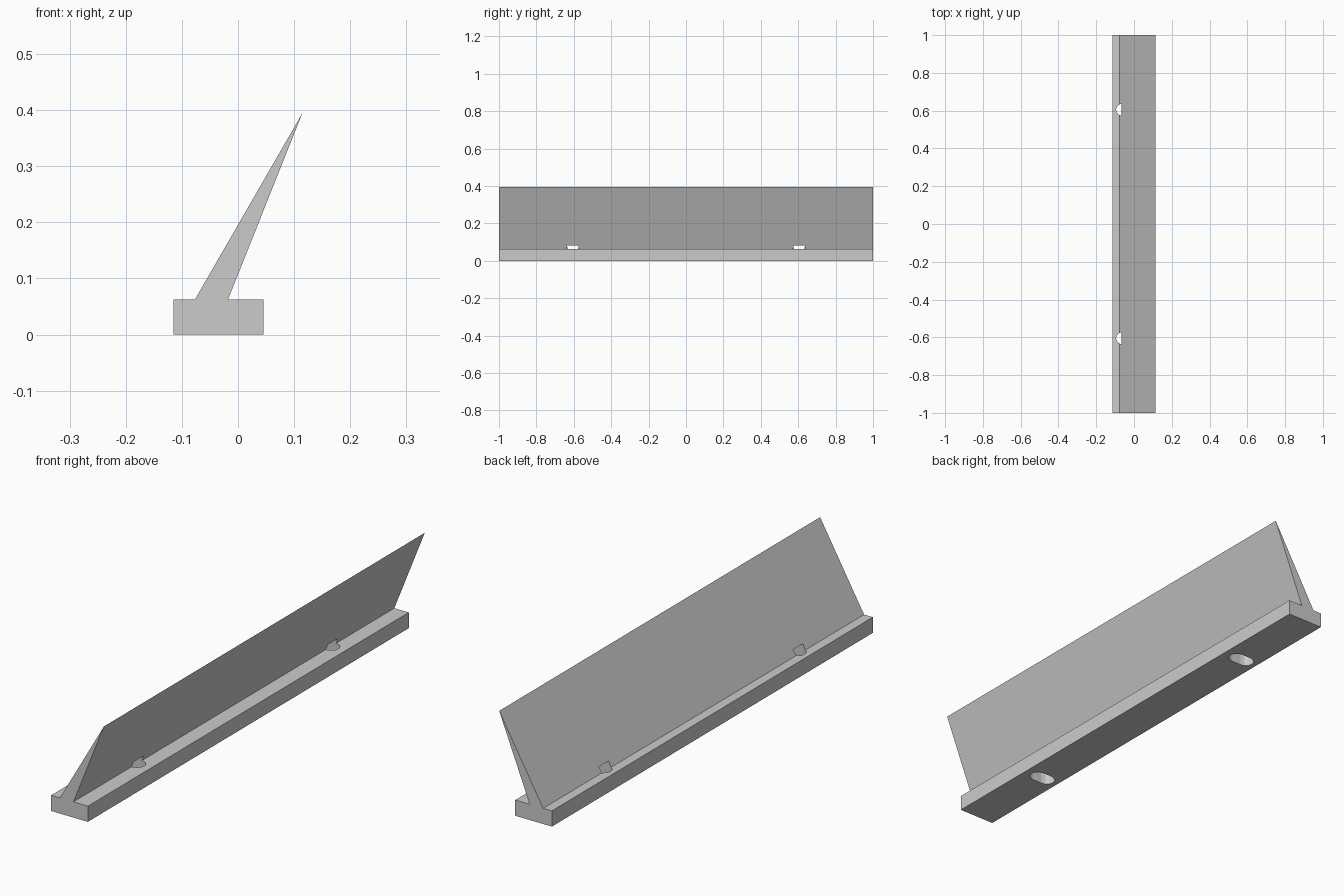
import bpy
import bmesh
import math

cube = bpy.data.objects.get("Cube")
if cube:
    bpy.data.objects.remove(cube, do_unlink=True)

grey = bpy.data.materials.new("light grey")
grey.use_nodes = True
colour = (0.6, 0.6, 0.6, 1)
grey.diffuse_color = colour
grey.node_tree.nodes["Principled BSDF"].inputs["Base Color"].default_value = colour


def prism(name, outline, offset):
    """Extrude a closed outline of 3D points along an offset."""
    bm = bmesh.new()
    face = bm.faces.new([bm.verts.new(p) for p in outline])
    new = bmesh.ops.extrude_face_region(bm, geom=[face])["geom"]
    verts = [v for v in new if isinstance(v, bmesh.types.BMVert)]
    bmesh.ops.translate(bm, verts=verts, vec=offset)
    bmesh.ops.recalc_face_normals(bm, faces=bm.faces)
    mesh = bpy.data.meshes.new(name)
    bm.to_mesh(mesh)
    bm.free()
    obj = bpy.data.objects.new(name, mesh)
    bpy.context.collection.objects.link(obj)
    mesh.materials.append(grey)
    return obj


# Foot bar with a slanted, tapering blade
BASE_TOP = 0.062
profile = [(-0.115, 0), (0.045, 0), (0.045, BASE_TOP), (-0.018, BASE_TOP),
           (0.115, 0.395), (-0.077, BASE_TOP), (-0.115, BASE_TOP)]
rail = prism("slanted_blade_rail", [(x, -1, z) for x, z in profile], (0, 2, 0))


# Mounting slots: rounded at both ends, cut up through the foot of the blade
def slot_outline(cx, cy, half, radius, steps=6):
    points = []
    for side in (1, -1):
        for i in range(steps + 1):
            a = math.pi * (i / steps - 0.5)
            points.append((cx + side * (half + radius * math.cos(a)),
                           cy + side * radius * math.sin(a), -0.05))
    return points


for label, y in (("front", -0.605), ("back", 0.605)):
    cutter = prism(label + "_slot_cutter", slot_outline(-0.04, y, 0.023, 0.032),
                   (0, 0, 0.133))
    cutter.hide_render = True
    cutter.hide_set(True)
    cut = rail.modifiers.new(label + "_slot", "BOOLEAN")
    cut.operation = "DIFFERENCE"
    cut.solver = "EXACT"
    cut.object = cutter
